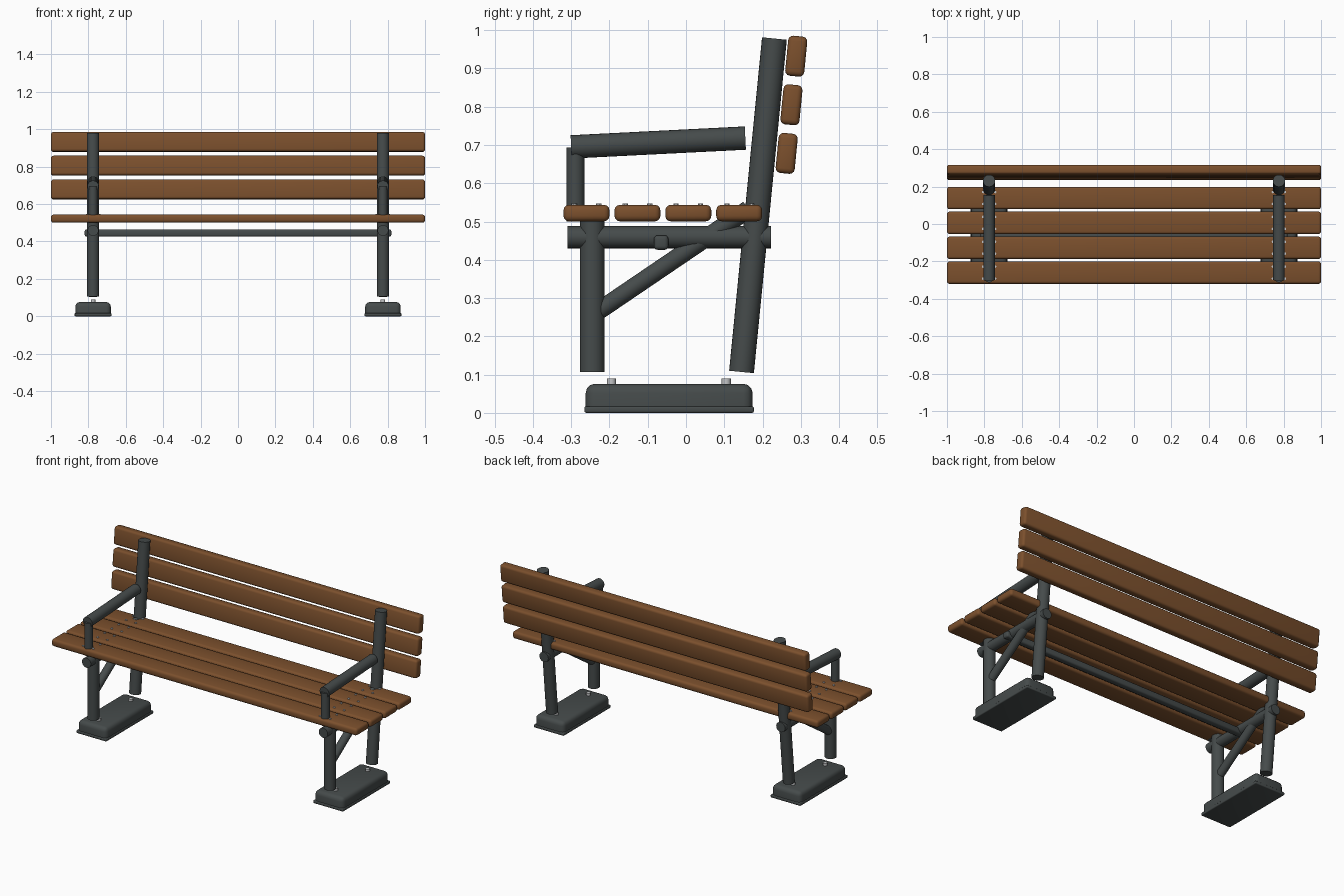
import bpy, bmesh, math
from mathutils import Vector, Matrix

cube = bpy.data.objects.get("Cube")
if cube:
    bpy.data.objects.remove(cube, do_unlink=True)


def material(name, rgb):
    m = bpy.data.materials.new(name)
    m.use_nodes = True
    m.diffuse_color = (*rgb, 1)
    m.node_tree.nodes["Principled BSDF"].inputs["Base Color"].default_value = (*rgb, 1)
    return m


WOOD = material("brown wood", (0.2, 0.08, 0.026))
IRON = material("dark grey iron", (0.06, 0.07, 0.07))
STEEL = material("pale steel", (0.55, 0.56, 0.57))


def finish(name, bm, mat):
    mesh = bpy.data.meshes.new(name)
    bm.to_mesh(mesh)
    bm.free()
    mesh.materials.append(mat)
    ob = bpy.data.objects.new(name, mesh)
    bpy.context.collection.objects.link(ob)
    bpy.ops.object.select_all(action='DESELECT')
    ob.select_set(True)
    bpy.context.view_layer.objects.active = ob
    bpy.ops.object.shade_smooth_by_angle(angle=math.radians(35))
    return ob


def tube(name, start, end, radius, mat=IRON, sides=24):
    a, b = Vector(start), Vector(end)
    axis = b - a
    bm = bmesh.new()
    bmesh.ops.create_cone(bm, cap_ends=True, segments=sides, radius1=radius,
                          radius2=radius, depth=axis.length)
    turn = axis.to_track_quat('Z', 'Y').to_matrix().to_4x4()
    bm.transform(Matrix.Translation((a + b) / 2) @ turn)
    return finish(name, bm, mat)


def block(name, centre, size, mat, bevel, tilt=0, edge_rule=None):
    bm = bmesh.new()
    bmesh.ops.create_cube(bm, size=1, matrix=Matrix.Diagonal((*size, 1)))
    edges = [e for e in bm.edges if edge_rule is None or edge_rule(e)]
    bmesh.ops.bevel(bm, geom=edges, offset=bevel, segments=3, profile=0.5, affect='EDGES')
    bm.transform(Matrix.Translation(centre) @ Matrix.Rotation(tilt, 4, 'X'))
    return finish(name, bm, mat)


def not_bottom(edge):
    return any(v.co.z > 0 for v in edge.verts)


# Seat slats
seat_rows = [-0.26, -0.127, 0.006, 0.139]
for i, y in enumerate(seat_rows):
    block(f"seat_slat_{i + 1}", (0, y, 0.522), (2, 0.12, 0.043), WOOD, 0.014)

# Backrest slats, leaning with the rear uprights
lean = math.atan2(0.085, 0.87)
for i in range(3):
    block(f"back_slat_{i + 1}", (0, 0.263 + 0.0125 * i, 0.678 + 0.127 * i),
          (2, 0.05, 0.105), WOOD, 0.013, -lean)

# Crossbar joining both frames
block("crossbar", (0, -0.065, 0.445), (1.64, 0.038, 0.038), IRON, 0.01)

# Two matching end frames
for side, x in (("left", 0.775), ("right", -0.775)):
    tube(f"{side}_front_leg", (x, -0.245, 0.107), (x, -0.245, 0.505), 0.0325)
    tube(f"{side}_rear_upright", (x, 0.145, 0.107), (x, 0.231, 0.978), 0.0325)
    tube(f"{side}_seat_rail", (x, -0.31, 0.459), (x, 0.222, 0.459), 0.029)
    tube(f"{side}_brace", (x, -0.235, 0.262), (x, 0.163, 0.532), 0.0235)
    tube(f"{side}_arm_post", (x, -0.289, 0.5), (x, -0.289, 0.694), 0.0235)
    tube(f"{side}_armrest", (x, -0.3, 0.695), (x, 0.155, 0.718), 0.0305)

    # Foot with a thin base lip
    block(f"{side}_foot", (x, -0.044, 0.046), (0.19, 0.436, 0.06), IRON, 0.024, 0, not_bottom)
    block(f"{side}_foot_lip", (x, -0.044, 0.0085), (0.197, 0.443, 0.017), IRON, 0.005)
    for n, y in enumerate((-0.195, 0.105)):
        tube(f"{side}_foot_bolt_{n + 1}", (x, y, 0.07), (x, y, 0.09), 0.012, STEEL, 12)

    # Small screw heads holding the seat slats
    for i, y in enumerate(seat_rows):
        for dx in (-0.032, 0.032):
            for dy in (-0.032, 0.032):
                tube(f"{side}_seat_screw", (x + dx, y + dy, 0.535),
                     (x + dx, y + dy, 0.547), 0.007, STEEL, 10)
